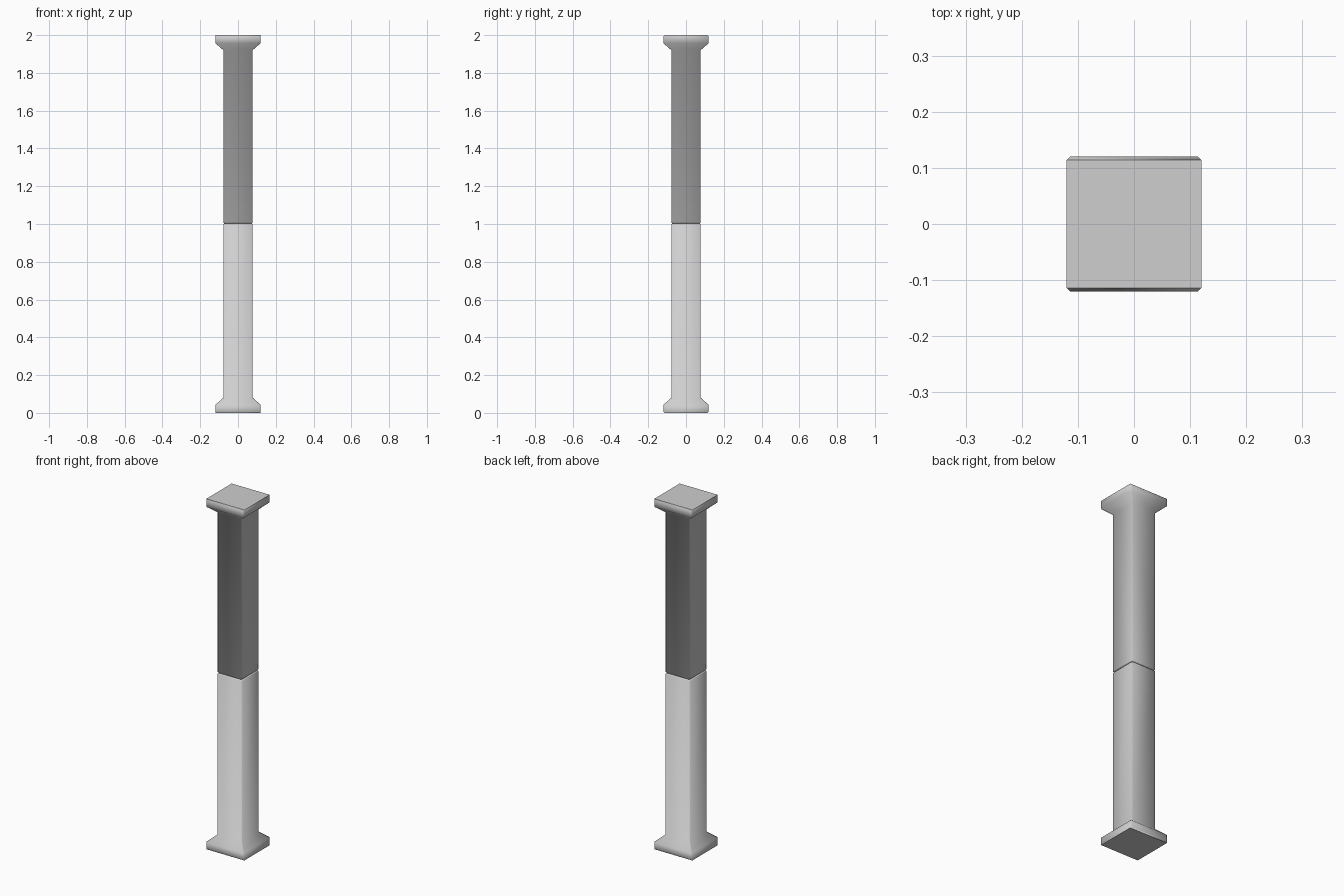
import bpy
import bmesh

cube = bpy.data.objects.get("Cube")
if cube:
    bpy.data.objects.remove(cube, do_unlink=True)

grey = bpy.data.materials.new("light_grey")
grey.use_nodes = True
colour = (0.62, 0.62, 0.62, 1)
grey.diffuse_color = colour
grey.node_tree.nodes["Principled BSDF"].inputs["Base Color"].default_value = colour

CHAMFER = 0.006
JOINT = 1.003
# half width and height from the foot to the middle joint
PROFILE = [(0.12, 0.0), (0.12, 0.043), (0.078, 0.08),
           (0.078, JOINT - CHAMFER), (0.072, JOINT)]


def ring(bm, half, z, drop):
    """Square with chamfered corners; drop slants the front and back edges."""
    c = half - CHAMFER
    points = []
    for sx, sy in ((1, 1), (-1, 1), (-1, -1), (1, -1)):
        pair = [(sx * half, sy * c, z), (sx * c, sy * half, z + drop)]
        points += pair if sx * sy > 0 else pair[::-1]
    return [bm.verts.new(p) for p in points]


def pillar_half(name, flip):
    bm = bmesh.new()
    rings = [ring(bm, half, z, CHAMFER if i == 0 else 0)
             for i, (half, z) in enumerate(PROFILE)]
    for low, high in zip(rings, rings[1:]):
        for i in range(8):
            j = (i + 1) % 8
            bm.faces.new((low[i], low[j], high[j], high[i]))
    bm.faces.new(rings[-1])

    # end plate with slanted strips at front and back
    foot = rings[0]
    plate = bm.faces.new([foot[i] for i in (0, 3, 4, 7)])
    for start in (0, 4):
        bm.faces.new(foot[start:start + 4])
    if flip:
        for v in bm.verts:
            v.co.z = 2 - v.co.z * (2 - JOINT) / JOINT
    bmesh.ops.recalc_face_normals(bm, faces=bm.faces)
    for face in bm.faces:
        face.smooth = True
    for edge in plate.edges:
        edge.smooth = False

    mesh = bpy.data.meshes.new(name)
    bm.to_mesh(mesh)
    bm.free()
    mesh.materials.append(grey)
    obj = bpy.data.objects.new(name, mesh)
    bpy.context.collection.objects.link(obj)


pillar_half("lower_pillar", False)
pillar_half("upper_pillar", True)
